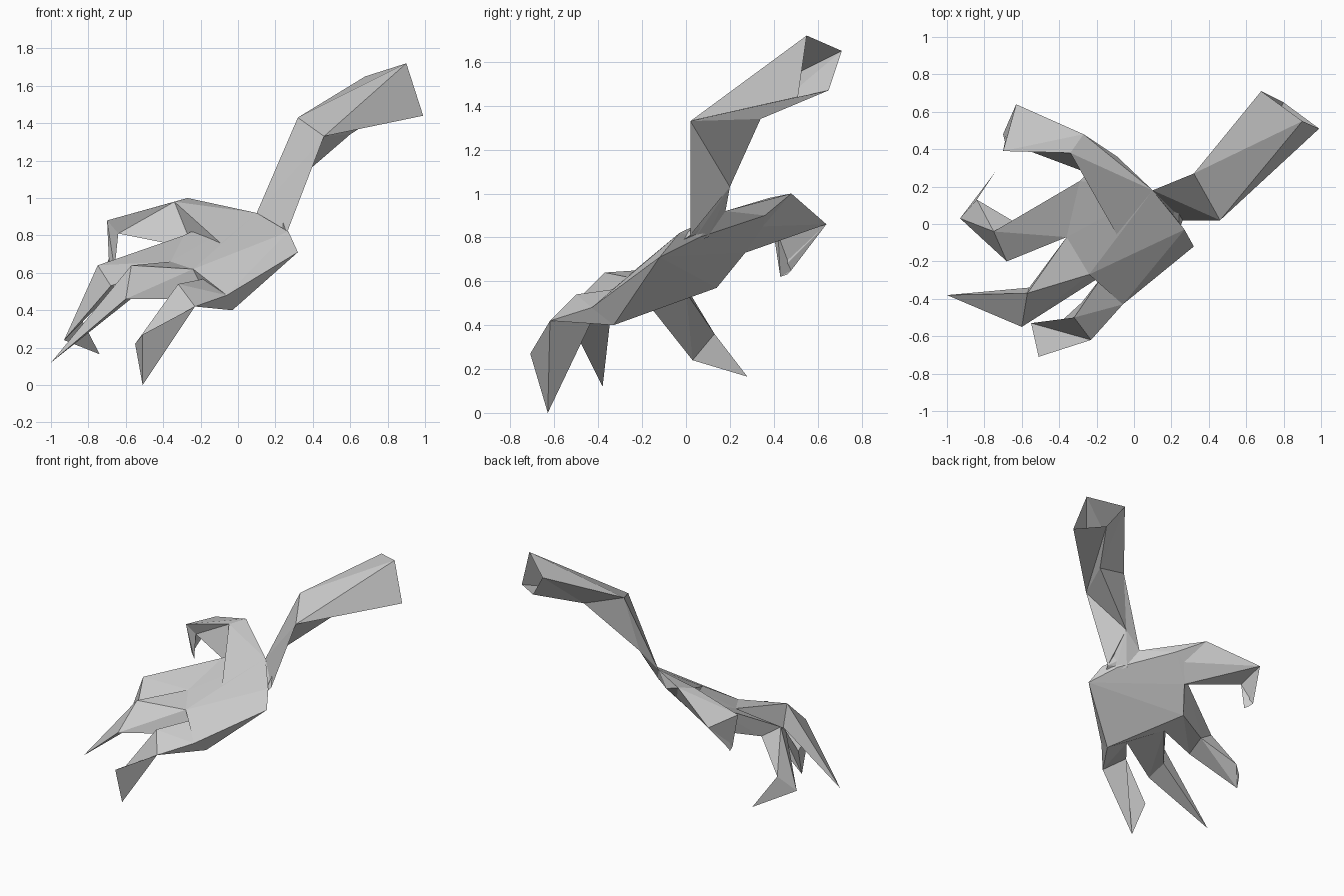
import bpy, bmesh

if "Cube" in bpy.data.objects:
    bpy.data.objects.remove(bpy.data.objects["Cube"])


def finish(bm, name):
    bmesh.ops.remove_doubles(bm, verts=bm.verts, dist=0.0005)
    bmesh.ops.recalc_face_normals(bm, faces=bm.faces)
    mesh = bpy.data.meshes.new(name)
    bm.to_mesh(mesh)
    bm.free()
    obj = bpy.data.objects.new(name, mesh)
    bpy.context.collection.objects.link(obj)
    return obj


def loft(name, rings, tip=None):
    """Skin equal-sized rings of points; close on a tip point if given."""
    bm = bmesh.new()
    rows = [[bm.verts.new(p) for p in ring] for ring in rings]
    n = len(rows[0])
    for a, b in zip(rows, rows[1:]):
        for i in range(n):
            j = (i + 1) % n
            bm.faces.new((a[i], a[j], b[j]))
            bm.faces.new((a[i], b[j], b[i]))
    if tip:
        t = bm.verts.new(tip)
        for i in range(n):
            bm.faces.new((rows[-1][i], rows[-1][(i + 1) % n], t))
    bmesh.ops.remove_doubles(bm, verts=bm.verts, dist=0.0005)
    bmesh.ops.dissolve_degenerate(bm, edges=bm.edges, dist=0.0005)
    return finish(bm, name)


def hull(name, points):
    bm = bmesh.new()
    for p in points:
        bm.verts.new(p)
    bmesh.ops.convex_hull(bm, input=bm.verts)
    bmesh.ops.delete(bm, geom=[v for v in bm.verts if not v.link_faces], context='VERTS')
    return finish(bm, name)


# Knuckle points shared by palm and fingers (top side, then underside)
web_outer, under_outer = (-0.06, -0.43, 0.48), (-0.03, -0.33, 0.40)
web_little, under_little = (-0.17, -0.28, 0.57), (-0.16, -0.27, 0.46)
web_middle = (-0.24, -0.27, 0.62)
web_index, under_index = (-0.36, -0.07, 0.66), (-0.32, -0.05, 0.52)
web_thumb, under_thumb = (-0.29, 0.23, 0.80), (-0.34, 0.14, 0.57)
wrist_top, hand_back = (0.10, 0.18, 0.92), (-0.05, -0.13, 0.72)
thumb_inner, thumb_outer = (-0.24, 0.27, 0.73), (-0.17, 0.35, 0.85)
thumb_heel = (-0.09, 0.36, 0.90)

# Palm
hull("palm", [
    web_outer, under_outer, web_little, under_little, web_middle, web_index,
    under_index, web_thumb, under_thumb, wrist_top, thumb_inner, thumb_outer,
    thumb_heel, hand_back, (0.32, -0.12, 0.71), (0.27, -0.03, 0.82), (0.20, 0.06, 0.80)])

# Forearm sleeve, open at the far end
elbow, arm_under = (0.46, 0.02, 1.33), (0.24, 0.20, 1.03)
loft("forearm", [
    [(0.90, 0.55, 1.72), (0.68, 0.71, 1.65), (0.80, 0.65, 1.47), (0.99, 0.51, 1.44)],
    [elbow, (0.32, 0.27, 1.43), (0.60, 0.34, 1.34), elbow],
    [(0.26, 0.02, 0.81), wrist_top, arm_under, arm_under],
    [(0.24, -0.04, 0.77), (0.06, 0.12, 0.82), (0.15, 0.10, 0.80), (0.20, 0.03, 0.78)]])

# Thumb
thumb_tip = (-0.70, 0.48, 0.65)
loft("thumb", [
    [wrist_top, hand_back, web_thumb, thumb_heel],
    [(-0.27, 0.48, 1.00), (-0.34, 0.38, 0.98), thumb_inner, thumb_outer],
    [(-0.63, 0.64, 0.86), (-0.70, 0.39, 0.88), (-0.64, 0.42, 0.81), (-0.63, 0.64, 0.86)],
    [thumb_tip, (-0.69, 0.44, 0.66), (-0.66, 0.43, 0.62), thumb_tip]],
    tip=(-0.68, 0.46, 0.63))

# Index finger, curling back under the hand
index_nail = (-0.93, 0.03, 0.24)
loft("index_finger", [
    [web_index, web_thumb, under_thumb, under_index],
    [(-0.68, -0.20, 0.53), (-0.75, -0.04, 0.64), (-0.62, 0.00, 0.55), (-0.68, -0.20, 0.53)],
    [index_nail, index_nail, (-0.84, 0.13, 0.36), index_nail]],
    tip=(-0.74, 0.28, 0.165))

# Middle finger
loft("middle_finger", [
    [web_middle, web_index, under_index, under_little],
    [(-0.60, -0.55, 0.46), (-0.57, -0.37, 0.64), (-0.56, -0.34, 0.47), (-0.60, -0.55, 0.46)]],
    tip=(-1.0, -0.38, 0.12))

# Little finger
little_knuckle, little_tip = (-0.23, -0.62, 0.42), (-0.51, -0.63, 0.0)
loft("little_finger", [
    [web_outer, web_little, under_little, under_outer],
    [little_knuckle, (-0.32, -0.50, 0.54), (-0.28, -0.42, 0.44), little_knuckle],
    [(-0.51, -0.71, 0.27), (-0.55, -0.53, 0.22), little_tip, little_tip]],
    tip=little_tip)
